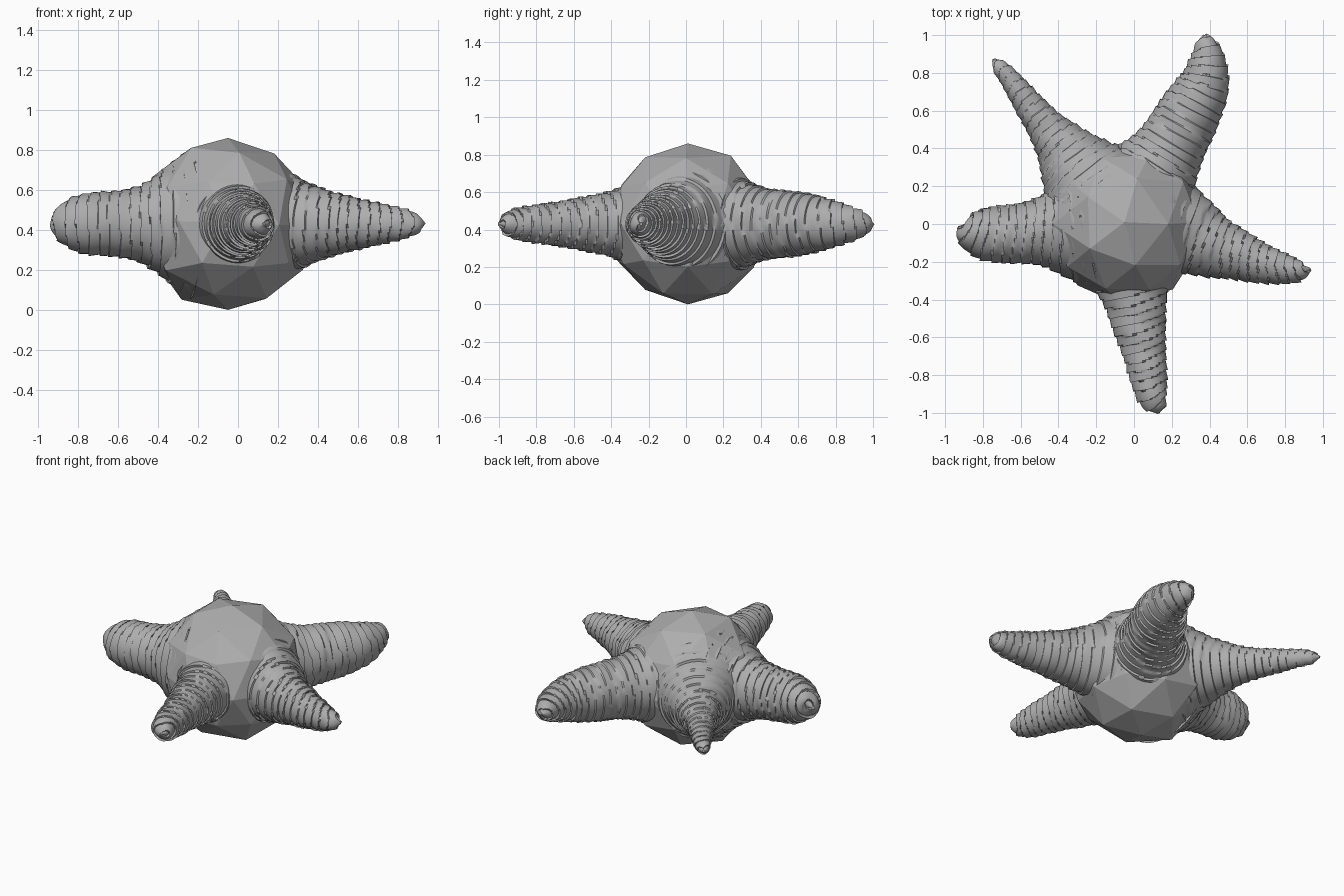
import bpy, bmesh, math, random
from mathutils import Vector, Matrix

random.seed(4)
if "Cube" in bpy.data.objects:
    bpy.data.objects.remove(bpy.data.objects["Cube"], do_unlink=True)

MID = 0.43      # height of the arm plane
SIDES = 40
STEPS = 14      # rings per path segment

skin = bpy.data.materials.new("grey skin")
skin.use_nodes = True
grey = (0.42, 0.42, 0.42, 1)
skin.diffuse_color = grey
skin.node_tree.nodes["Principled BSDF"].inputs["Base Color"].default_value = grey


def finish(bm, name):
    bmesh.ops.recalc_face_normals(bm, faces=bm.faces)
    mesh = bpy.data.meshes.new(name)
    bm.to_mesh(mesh)
    bm.free()
    mesh.materials.append(skin)
    obj = bpy.data.objects.new(name, mesh)
    bpy.context.collection.objects.link(obj)
    return obj


def smooth_path(keys):
    """Catmull-Rom samples of (x, y, radius) keys."""
    pts = [Vector(k) for k in keys]
    pts = [2 * pts[0] - pts[1]] + pts + [2 * pts[-1] - pts[-2]]
    out = []
    for a, b, c, d in zip(pts, pts[1:], pts[2:], pts[3:]):
        for i in range(STEPS):
            t = i / STEPS
            out.append(0.5 * (2 * b + (c - a) * t + (2 * a - 5 * b + 4 * c - d) * t * t
                              + (3 * b - a - 3 * c + d) * t ** 3))
    return out + [pts[-2]]


def make_arm(name, keys, wrinkle):
    """Tapered tube with uneven, slanted skin folds and a rounded tip."""
    path = smooth_path(keys)
    bm = bmesh.new()
    rings = []
    length = 0
    slant = [random.uniform(0, math.tau) for _ in range(3)]
    for i, p in enumerate(path):
        a, b = path[max(i - 1, 0)], path[min(i + 1, len(path) - 1)]
        along = Vector((b.x - a.x, b.y - a.y, 0)).normalized()
        side = Vector((-along.y, along.x, 0))
        if i:
            length += (Vector((p.x, p.y)) - Vector((path[i - 1].x, path[i - 1].y))).length
        ring = []
        for j in range(SIDES):
            t = math.tau * j / SIDES
            # sawtooth folds, shifted around the arm so that they run askew
            phase = length / 0.05 + 0.35 * math.sin(t + slant[0]) + 0.2 * math.sin(2 * t + slant[1])
            fold = phase % 1 - 0.5
            fold *= 0.7 + 0.3 * math.sin(3 * t + slant[2] + 2 * math.floor(phase))
            r = max(p.z + wrinkle * fold * min(1, p.z / 0.08), 0.005)
            pos = Vector((p.x, p.y, MID)) + side * r * math.cos(t)
            pos += Vector((0, 0, r * 1.04 * math.sin(t))) + along * wrinkle * 1.2 * fold
            ring.append(bm.verts.new(pos))
        rings.append(ring)
    for r0, r1 in zip(rings, rings[1:]):
        for j in range(SIDES):
            k = (j + 1) % SIDES
            bm.faces.new((r0[j], r0[k], r1[k], r1[j]))
    bm.faces.new(rings[0])
    bm.faces.new(rings[-1])
    obj = finish(bm, name)
    bpy.ops.object.select_all(action='DESELECT')
    obj.select_set(True)
    bpy.context.view_layer.objects.active = obj
    bpy.ops.object.shade_smooth_by_angle(angle=math.radians(40))


# Faceted round body
bm = bmesh.new()
bmesh.ops.create_icosphere(bm, subdivisions=2, radius=0.43,
                           matrix=Matrix.Translation((-0.05, 0.01, MID)))
for v in bm.verts:
    if 0.03 < v.co.z < 0.83:
        v.co += Vector([random.uniform(-0.015, 0.015) for _ in range(3)])
finish(bm, "body")

# Arms: x, y, radius from the root out to the tip
make_arm("back_left_arm", [(0.02, 0.13, 0.33), (0.12, 0.29, 0.235), (0.2, 0.42, 0.185),
                           (0.3, 0.6, 0.165), (0.37, 0.74, 0.135), (0.39, 0.87, 0.095),
                           (0.38, 0.96, 0.055), (0.375, 1.0, 0.008)], 0.014)
make_arm("back_right_arm", [(-0.2, 0.17, 0.33), (-0.3, 0.3, 0.22), (-0.39, 0.42, 0.145),
                            (-0.475, 0.525, 0.1), (-0.57, 0.65, 0.075), (-0.65, 0.76, 0.055),
                            (-0.71, 0.83, 0.04), (-0.74, 0.87, 0.008)], 0.012)
make_arm("right_arm", [(-0.24, -0.01, 0.36), (-0.36, -0.03, 0.27), (-0.48, -0.04, 0.19),
                       (-0.6, -0.05, 0.16), (-0.75, -0.055, 0.148), (-0.84, -0.05, 0.12),
                       (-0.9, -0.04, 0.07), (-0.93, -0.02, 0.008)], 0.014)
make_arm("front_arm", [(-0.03, -0.17, 0.32), (-0.01, -0.3, 0.215), (0.01, -0.42, 0.165),
                       (0.03, -0.55, 0.14), (0.055, -0.68, 0.115), (0.075, -0.8, 0.1),
                       (0.095, -0.91, 0.08), (0.12, -0.97, 0.05), (0.13, -1.0, 0.008)], 0.014)
make_arm("left_arm", [(0.15, -0.01, 0.32), (0.29, -0.06, 0.225), (0.42, -0.12, 0.17),
                      (0.55, -0.165, 0.135), (0.66, -0.205, 0.11), (0.78, -0.235, 0.085),
                      (0.88, -0.25, 0.055), (0.93, -0.24, 0.008)], 0.014)
